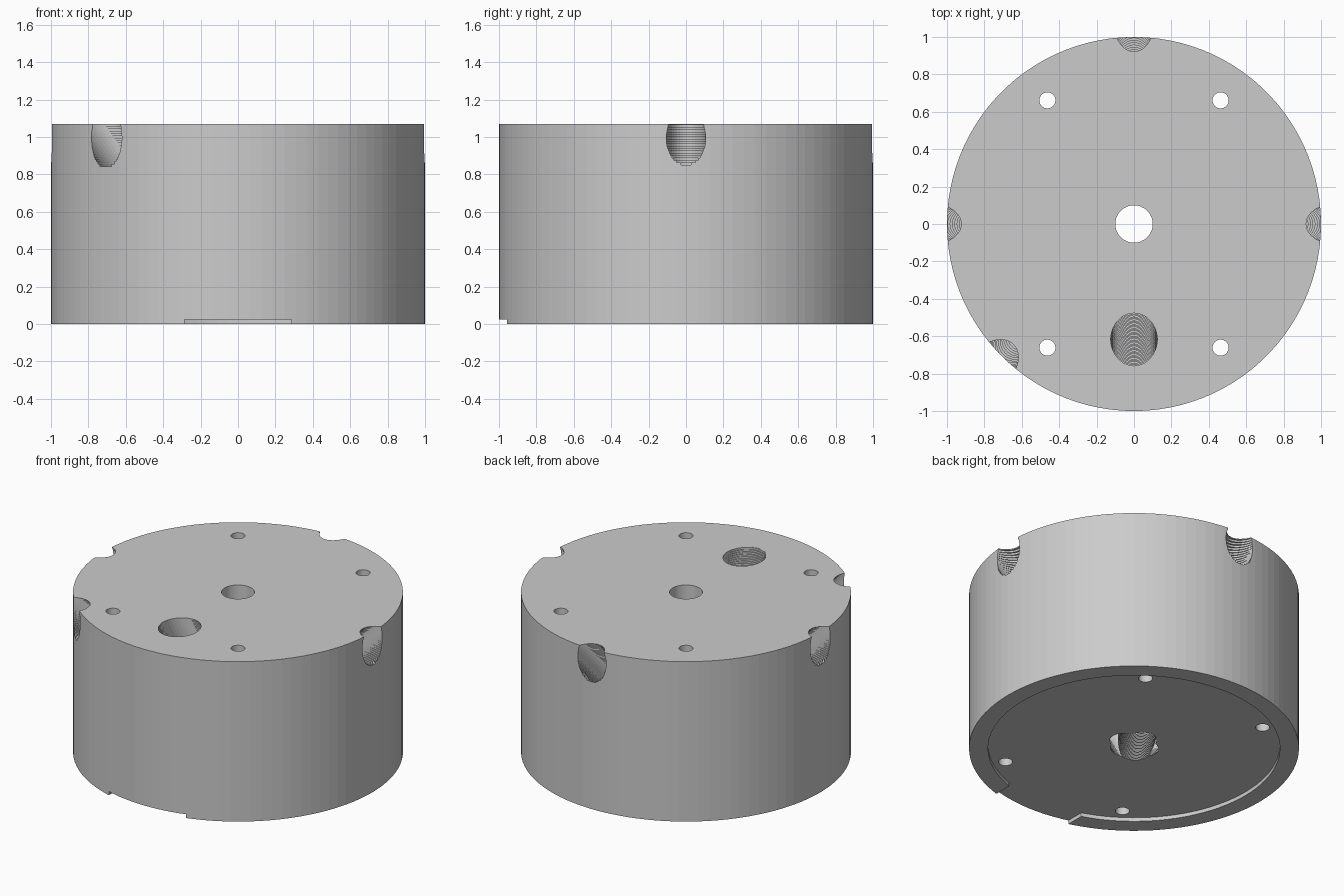
import bpy, bmesh
from math import sin, cos, pi, radians, tan
from mathutils import Matrix

if "Cube" in bpy.data.objects:
    bpy.data.objects.remove(bpy.data.objects["Cube"], do_unlink=True)

HEIGHT = 1.07
RECESS = 0.025
LAYER = 0.0125


def make_object(name, bm):
    bmesh.ops.recalc_face_normals(bm, faces=bm.faces)
    mesh = bpy.data.meshes.new(name)
    bm.to_mesh(mesh)
    bm.free()
    obj = bpy.data.objects.new(name, mesh)
    bpy.context.collection.objects.link(obj)
    return obj


def cylinder(name, radius, z0, z1, x=0, y=0, sides=48):
    bm = bmesh.new()
    bmesh.ops.create_cone(bm, cap_ends=True, segments=sides, radius1=radius, radius2=radius,
                          depth=z1 - z0, matrix=Matrix.Translation((x, y, (z0 + z1) / 2)))
    return make_object(name, bm)


def stepped_tunnel(name, radius, heading, tilt, phase, sides=40):
    """Slanted bore through the base centre, built of thin level layers."""
    bm = bmesh.new()
    ux, uy = cos(heading), sin(heading)
    long_radius = radius / cos(tilt)
    rings = []
    z = -0.05 + phase
    while z < HEIGHT + 0.05:
        r = (z + LAYER / 2) * tan(tilt)
        for level in (z, z + LAYER):
            ring = []
            for i in range(sides):
                a = 2 * pi * i / sides
                u, v = r + long_radius * cos(a), radius * sin(a)
                ring.append(bm.verts.new((u * ux - v * uy, u * uy + v * ux, level)))
            rings.append(ring)
        z += LAYER
    for low, high in zip(rings, rings[1:]):
        for i in range(sides):
            j = (i + 1) % sides
            bm.faces.new((low[i], low[j], high[j], high[i]))
    bm.faces.new(rings[0][::-1])
    bm.faces.new(rings[-1])
    mesh = bpy.data.meshes.new(name)
    bm.to_mesh(mesh)
    bm.free()
    obj = bpy.data.objects.new(name, mesh)
    bpy.context.collection.objects.link(obj)
    return obj


# Drum body
body = cylinder("drum_body", 1, 0, HEIGHT, sides=100)

# Underside recess, front gap in its rim, and vertical holes
cutters = [cylinder("recess_cutter", 0.885, -0.1, RECESS, sides=100)]
bm = bmesh.new()
bmesh.ops.create_cube(bm, size=1, matrix=Matrix.Translation((0, -0.95, RECESS - 0.1))
                      @ Matrix.Diagonal((0.57, 0.4, 0.2, 1)))
cutters.append(make_object("rim_gap_cutter", bm))
cutters.append(cylinder("centre_hole_cutter", 0.1, -0.2, 1.3))
for sx in (-1, 1):
    for sy in (-1, 1):
        cutters.append(cylinder("bolt_hole_cutter", 0.043, -0.2, 1.3, 0.463 * sx, 0.661 * sy, 32))

# Slanted bores fanning out from the base centre: radius, heading, tilt
bores = [(0.105, 0, 45), (0.105, 90, 45), (0.105, 180, 45), (0.115, 225, 45), (0.125, 270, 30)]
for n, (radius, heading, tilt) in enumerate(bores):
    cutters.append(stepped_tunnel("bore_cutter", radius, radians(heading), radians(tilt), n * 0.0017))

bpy.context.view_layer.objects.active = body
for cutter in cutters:
    mod = body.modifiers.new("cut", "BOOLEAN")
    mod.operation = "DIFFERENCE"
    mod.solver = "MANIFOLD"
    mod.object = cutter
    bpy.ops.object.modifier_apply(modifier=mod.name)
    bpy.data.objects.remove(cutter, do_unlink=True)

# Plain grey finish
grey = bpy.data.materials.new("plain_grey")
grey.use_nodes = True
colour = (0.6, 0.6, 0.6, 1)
grey.diffuse_color = colour
grey.node_tree.nodes["Principled BSDF"].inputs["Base Color"].default_value = colour
body.data.materials.clear()
body.data.materials.append(grey)
for face in body.data.polygons:
    face.material_index = 0
    face.use_smooth = False
